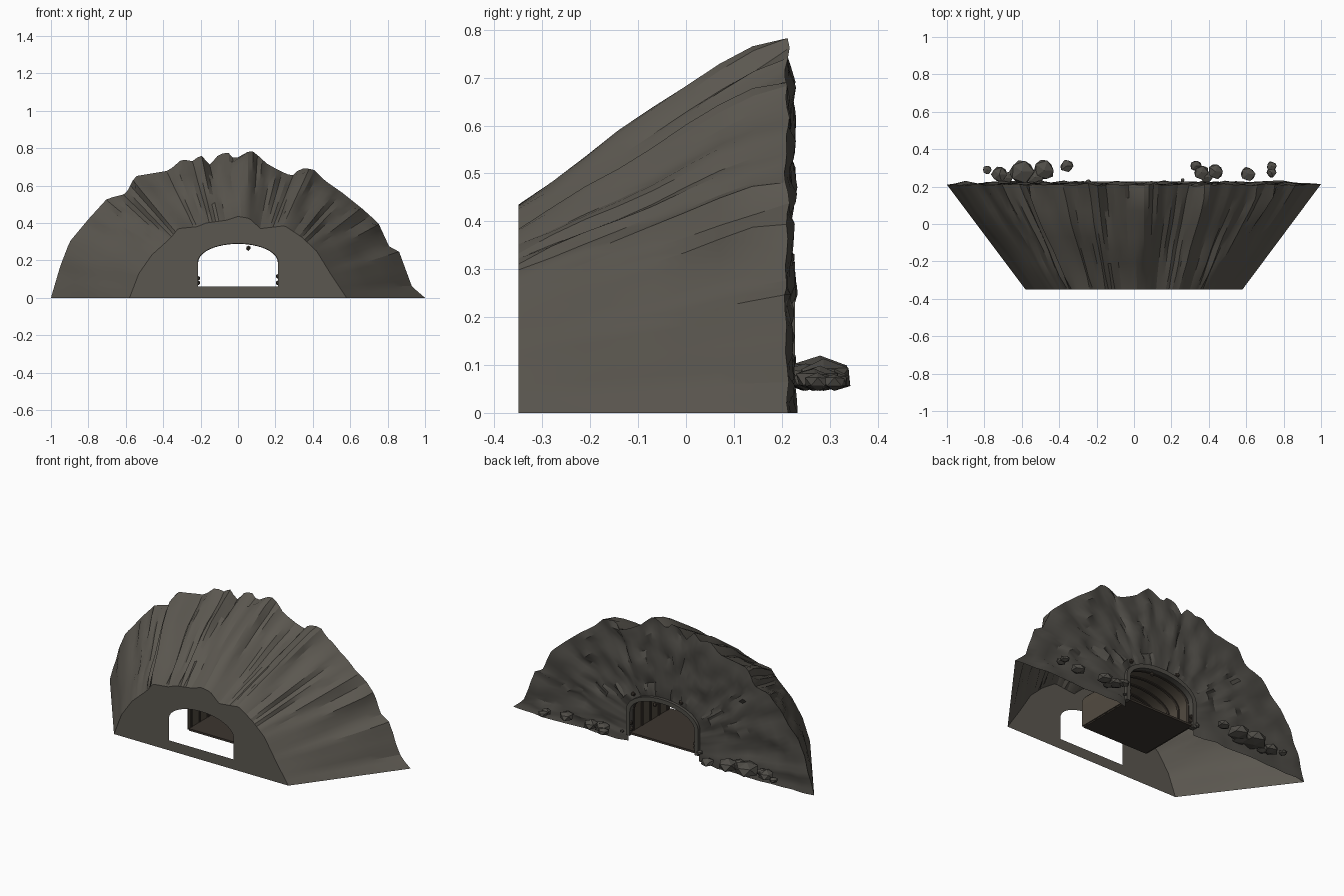
import bpy, bmesh, math, random
from mathutils import Vector, noise

if "Cube" in bpy.data.objects:
    bpy.data.objects.remove(bpy.data.objects["Cube"])
random.seed(4)
N = 90                      # columns around every arch-shaped loop
Y0, Y1 = -0.35, 0.21        # front and back planes


def material(name, rgb):
    m = bpy.data.materials.new(name)
    m.diffuse_color = (*rgb, 1)
    m.use_nodes = True
    m.node_tree.nodes["Principled BSDF"].inputs["Base Color"].default_value = m.diffuse_color
    return m


EARTH = material("earth", (0.105, 0.096, 0.08))
ROCK = material("rock", (0.078, 0.073, 0.063))
WOOD = material("lining", (0.085, 0.07, 0.052))
DARK = material("dark_floor", (0.045, 0.036, 0.028))


def finish(name, bm, mat, angle=None):
    bmesh.ops.recalc_face_normals(bm, faces=bm.faces)
    me = bpy.data.meshes.new(name)
    bm.to_mesh(me)
    bm.free()
    me.materials.append(mat)
    ob = bpy.data.objects.new(name, me)
    bpy.context.collection.objects.link(ob)
    if angle:
        bpy.ops.object.select_all(action='DESELECT')
        ob.select_set(True)
        bpy.context.view_layer.objects.active = ob
        bpy.ops.object.shade_smooth_by_angle(angle=math.radians(angle))
    return ob


def resample(pts, n=N):
    """Evenly spaced points along a polyline in (x, z)."""
    pts = [Vector(p) for p in pts]
    segs = [(b - a).length for a, b in zip(pts, pts[1:])]
    out, i, used = [], 0, 0.0
    for k in range(n + 1):
        d = sum(segs) * k / n
        while i < len(segs) - 1 and d > used + segs[i]:
            used += segs[i]
            i += 1
        out.append(pts[i].lerp(pts[i + 1], min(1, (d - used) / segs[i])))
    return out


def arch(w, z0, spring, top, n=N):
    """Straight legs with a flattened elliptical crown."""
    crown = [(-w * math.cos(math.pi * i / 32),
              spring + (top - spring) * math.sin(math.pi * i / 32)) for i in range(33)]
    return resample([(-w, z0)] + crown + [(w, z0)], n)


def loft(bm, rows, closed=False):
    vs = [[bm.verts.new(p) for p in r] for r in rows]
    pairs = list(zip(vs, vs[1:])) + ([(vs[-1], vs[0])] if closed else [])
    for a, b in pairs:
        for i in range(len(a) - 1):
            bm.faces.new((a[i], a[i + 1], b[i + 1], b[i]))
    return vs


def at(loop, y):
    return [Vector((p.x, y, p.y)) for p in loop]


# Outlines of the small front face and the large ragged back face
front = resample([(-.58, 0), (-.53, .13), (-.46, .23), (-.36, .32), (-.32, .37), (-.22, .38),
                  (-.17, .40), (-.06, .415), (0, .435), (.06, .425), (.12, .37), (.25, .385),
                  (.34, .325), (.42, .25), (.5, .12), (.58, 0)])
back = resample([(-1, 0), (-.95, .17), (-.9, .3), (-.8, .42), (-.7, .53), (-.6, .555),
                 (-.55, .65), (-.37, .68), (-.3, .74), (-.24, .73), (-.2, .765), (-.15, .71),
                 (-.1, .77), (-.05, .775), (-.02, .74), (.07, .79), (.12, .75), (.15, .72),
                 (.22, .68), (.29, .65), (.33, .69), (.4, .69), (.46, .63), (.56, .56),
                 (.66, .48), (.75, .4), (.81, .27), (.86, .25), (.93, .06), (1, 0)])
rim_y = [Y1 + 0.014 * noise.noise(Vector((i * .35, 2, 0))) for i in range(N + 1)]

# Hill slope: loft from front outline to back outline, with gullies fanning out
bm = bmesh.new()
rows, ROWS = [], 8
for r in range(ROWS + 1):
    t = r / ROWS
    row = []
    for i, (f, b) in enumerate(zip(front, back)):
        p = Vector((f.x, Y0, f.y)).lerp(Vector((b.x, rim_y[i], b.y)), t)
        out = Vector((p.x, 0, p.z)).normalized()
        low = min(1, p.z / .15)
        p += out * math.sin(math.pi * t) * low * (.008 + .022 * noise.noise(p * 4))
        gully = abs(noise.noise(Vector((i * .42, t * .7, 7)))) - .2
        if 0 < r < ROWS:
            p += out * gully * .055 * min(1, max(0, (p.z - .22) / .15))
        row.append(p)
    rows.append(row)
loft(bm, rows)
finish("hill_slope", bm, EARTH, 24)

# Flat front wall with arched opening and sill
bm = bmesh.new()
hole = arch(.215, .06, .19, .29)
loft(bm, [at(front, Y0), at(hole, Y0)])
bm.faces.new([bm.verts.new(p) for p in
              ((-.58, Y0, 0), (.58, Y0, 0), (.215, Y0, .06), (-.215, Y0, .06))])
finish("front_wall", bm, EARTH)

# Rough back rock face around the tunnel mouth
bm = bmesh.new()
mouth = arch(.235, 0, .20, .315)
rows, RINGS = [], 11
for r in range(RINGS + 1):
    t = r / RINGS
    row = []
    for i in range(N + 1):
        p = Vector((mouth[i].x, Y1, mouth[i].y)).lerp(Vector((back[i].x, rim_y[i], back[i].y)), t)
        if 0 < r < RINGS:
            q = Vector((p.x, 0, p.z))
            blocks = noise.cell(q * 17) * .010      # faceted chunks
            p.y += .004 + blocks + .016 * noise.noise(q * 9)
            p.y += .008 * max(0, 1 - p.z / .15)
        row.append(p)
    rows.append(row)
loft(bm, rows)
finish("back_rock_face", bm, ROCK, 30)


# Arched bands: tunnel lining, supporting ribs and mouth frame
def band(name, w, top, thick, ya, yb, z0, mat):
    bm = bmesh.new()
    inner = arch(w, z0, .19, top, 40)
    outer = arch(w + thick, z0, .19, top + thick, 40)
    vs = loft(bm, [at(inner, ya), at(outer, ya), at(outer, yb), at(inner, yb)], True)
    for e in (0, -1):
        bm.faces.new([v[e] for v in vs])
    finish(name, bm, mat, 35)


band("tunnel_lining", .219, .294, .006, -.16, .21, .05, WOOD)
for k in range(5):
    y = -.14 + k * .08
    band(f"tunnel_rib_{k + 1}", .213, .288, .008, y, y + .014, .05, DARK)
band("mouth_frame", .215, .29, .026, .195, .228, .04, ROCK)


def box(name, x, y, z, sx, sy, sz, mat):
    bm = bmesh.new()
    bmesh.ops.create_cube(bm, size=1)
    for v in bm.verts:
        v.co = Vector((x + v.co.x * sx, y + v.co.y * sy, z + v.co.z * sz))
    finish(name, bm, mat)


# Tunnel floor
box("tunnel_floor", 0, .03, .052, .43, .38, .012, DARK)


def stone(name, x, y, z, r, squash=.65, mat=ROCK):
    bm = bmesh.new()
    bmesh.ops.create_icosphere(bm, subdivisions=1, radius=r * 1.04)
    for v in bm.verts:
        v.co *= random.uniform(.84, 1.08)
        v.co.z *= squash
        v.co += Vector((x, y, z))
        v.co.z = max(v.co.z, .046)
    finish(name, bm, mat)


# Loose boulders at the foot of the back face
for k, (x, y, r) in enumerate([
        (-.785, .29, .026), (-.72, .265, .045), (-.68, .245, .035), (-.6, .28, .07),
        (-.53, .25, .05), (-.48, .287, .06), (-.36, .31, .036), (-.245, .22, .02),
        (.26, .235, .012), (.33, .31, .032), (.36, .275, .044), (.435, .28, .042),
        (.39, .25, .034), (.61, .268, .04), (.735, .31, .028), (.735, .275, .028)]):
    stone(f"boulder_{k + 1}", x, y, .055 + r * .35, r)

# Small stones and studs set around the mouth
for k, (x, z) in enumerate([(.055, .265), (-.12, .325), (.2, .29), (-.215, .08),
                            (.215, .08), (-.215, .105), (.215, .115)]):
    stone(f"mouth_stud_{k + 1}", x, .215, z, .014, 1, DARK)
